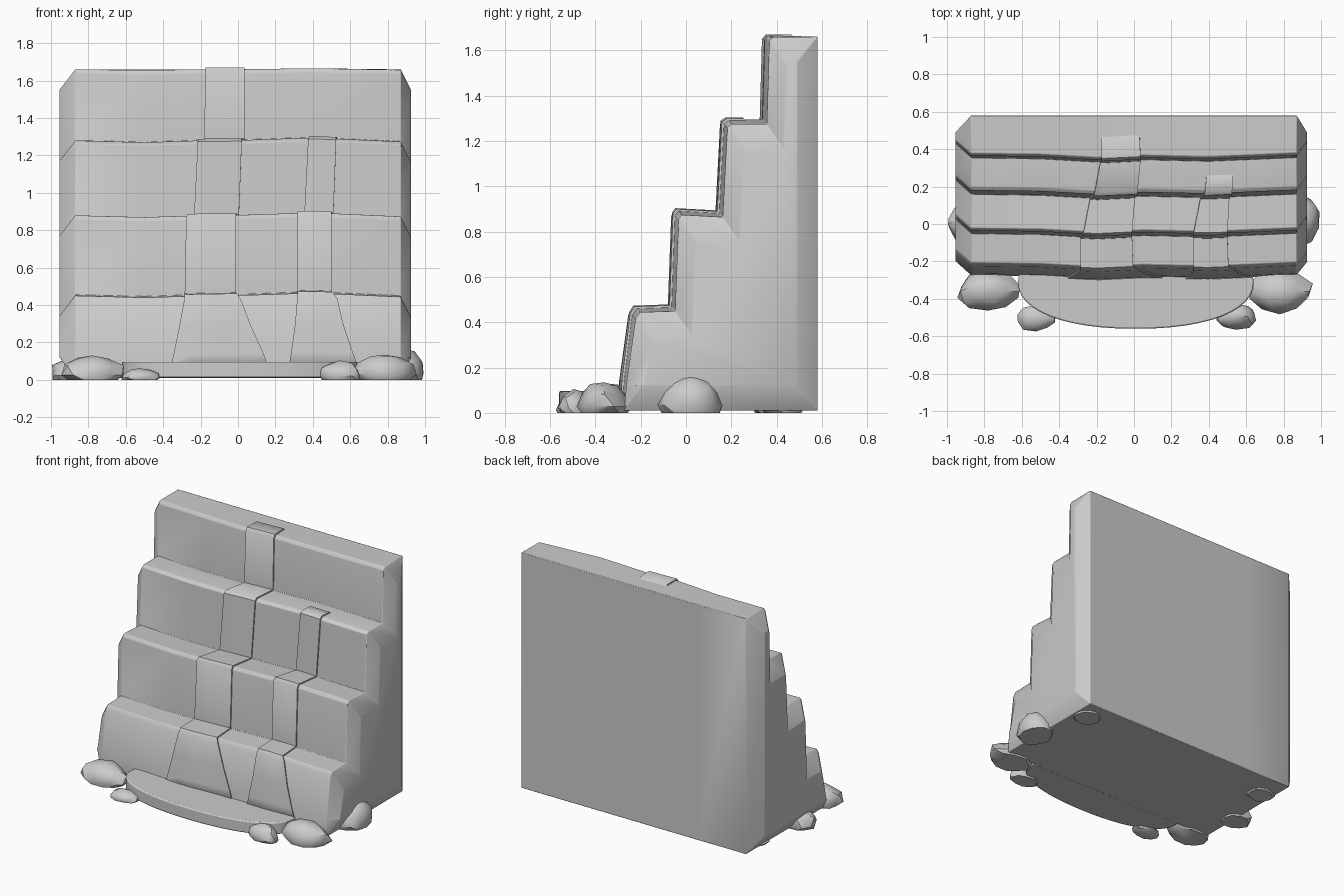
import bpy, bmesh, math, random
from mathutils import Vector, noise

cube = bpy.data.objects.get("Cube")
if cube:
    bpy.data.objects.remove(cube, do_unlink=True)

stone = bpy.data.materials.new("stone_grey")
stone.use_nodes = True
GREY = (0.6, 0.6, 0.6, 1)
stone.diffuse_color = GREY
stone.node_tree.nodes["Principled BSDF"].inputs["Base Color"].default_value = GREY


def finish(name, bm, bevel=0, angle=40):
    bmesh.ops.recalc_face_normals(bm, faces=bm.faces)
    mesh = bpy.data.meshes.new(name)
    bm.to_mesh(mesh)
    bm.free()
    obj = bpy.data.objects.new(name, mesh)
    bpy.context.collection.objects.link(obj)
    mesh.materials.append(stone)
    bpy.ops.object.select_all(action='DESELECT')
    obj.select_set(True)
    bpy.context.view_layer.objects.active = obj
    if bevel:
        mod = obj.modifiers.new("soft_edges", 'BEVEL')
        mod.width, mod.segments, mod.limit_method = bevel, 2, 'ANGLE'
        mod.angle_limit = math.radians(28)
    bpy.ops.object.shade_smooth_by_angle(angle=math.radians(angle))
    return obj


# Stepped cross-section (y, z), from the front foot up to the back
PROFILE = [(-.285, .01), (-.275, .13), (-.235, .42), (-.215, .45),
           (-.06, .455), (-.045, .86), (-.03, .88), (.15, .87),
           (.17, 1.265), (.19, 1.28), (.345, 1.28), (.355, 1.64),
           (.37, 1.66), (.58, 1.66), (.58, .01)]
# Waviness along the width: x, forward shift, upward shift
WAVES = [(-.87, .01, 0), (-.5, .005, -.01), (-.2, -.012, 0),
         (.05, 0, .003), (.4, -.008, .015), (.87, .012, -.006)]


def surface(x, t):
    """Point on the cliff front at width x and profile position t."""
    i = min(int(t), len(PROFILE) - 2)
    p = Vector(PROFILE[i]).lerp(Vector(PROFILE[i + 1]), t - i)
    if t >= 13:
        return Vector((x, *p))
    for a, b in zip(WAVES, WAVES[1:]):
        if x <= b[0]:
            break
    f = (x - a[0]) / (b[0] - a[0])
    dy, dz = (a[k] + (b[k] - a[k]) * f for k in (1, 2))
    lift = 0 if t < 1 else dz * (0.4 if t > 10.5 else 1)
    return Vector((x, p.x + dy, p.y + lift))


# Cliff: lofted steps with chamfered ends
def cliff_end(x, near):
    ring = []
    for i in range(len(PROFILE)):
        p = surface(near, i)
        p.x = x
        p.y += -.09 if i >= 13 else .075
        p.z += .11 if i in (0, 14) else (0 if i == 1 else -.11)
        ring.append(p)
    return ring


bm = bmesh.new()
sections = [cliff_end(-.955, -.87)]
sections += [[surface(w[0], i) for i in range(len(PROFILE))] for w in WAVES]
sections.append(cliff_end(.925, .87))
rings = [[bm.verts.new(p) for p in s] for s in sections]
for a, b in zip(rings, rings[1:]):
    for i in range(len(a)):
        j = (i + 1) % len(a)
        bm.faces.new((a[i], a[j], b[j], b[i]))
bm.faces.new(rings[0])
bm.faces.new(rings[-1])
finish("stepped_cliff", bm, 0.012, 50)


# Water ribbons hugging the steps: rows of (profile position, left x, right x)
def ribbon(name, rows, columns=6):
    bm = bmesh.new()
    layers = []
    for depth in (.009, -.025):
        grid = []
        for t, x0, x1 in rows:
            line = []
            for c in range(columns + 1):
                p = surface(x0 + (x1 - x0) * c / columns, t)
                line.append(bm.verts.new(p + Vector((0, -depth, depth))))
            grid.append(line)
        layers.append(grid)
    top, low = layers
    for grid in layers:
        for a, b in zip(grid, grid[1:]):
            for c in range(columns):
                bm.faces.new((a[c], a[c + 1], b[c + 1], b[c]))
    for r in range(len(rows) - 1):
        for c in (0, columns):
            bm.faces.new((top[r][c], top[r + 1][c], low[r + 1][c], low[r][c]))
    for r in (0, -1):
        for c in range(columns):
            bm.faces.new((top[r][c], top[r][c + 1], low[r][c + 1], low[r][c]))
    finish(name, bm, 0, 50)


ribbon("main_water_ribbon", [
    (.6, -.355, .155), (1, -.345, .135), (1.5, -.315, .07), (2, -.288, .015),
    (3, -.285, -.005), (4, -.285, -.01), (5, -.277, -.01), (6, -.27, -.01),
    (7, -.235, .005), (8, -.215, .02), (9, -.21, .02), (10, -.18, .035),
    (11, -.175, .035), (12, -.175, .035), (12.5, -.175, .03)])
ribbon("side_water_ribbon", [
    (.6, .275, .635), (1, .285, .615), (1.5, .305, .565), (2, .317, .53),
    (3, .317, .505), (4, .315, .5), (5, .315, .5), (6, .32, .5),
    (7, .355, .51), (8, .375, .525), (9, .38, .525), (9.5, .387, .53)])

# Pool: half-round basin at the foot
bm = bmesh.new()
outline = [(.63, -.24)]
for k in range(25):
    a = math.pi * k / 24
    c = math.cos(a)
    outline.append((.01 + .63 * math.copysign(abs(c) ** .9, c),
                    -.31 - .25 * math.sin(a) ** .9))
outline.append((-.61, -.24))
base = bm.faces.new([bm.verts.new((x, y, .012)) for x, y in outline])
up = bmesh.ops.extrude_face_region(bm, geom=[base])["geom"]
bmesh.ops.translate(bm, vec=(0, 0, .085),
                    verts=[v for v in up if isinstance(v, bmesh.types.BMVert)])
finish("pool", bm, 0.008)


# Rocks: lumpy boulders with flat undersides
def rock(name, x, y, rx, ry, height, seed):
    random.seed(seed)
    bm = bmesh.new()
    bmesh.ops.create_icosphere(bm, subdivisions=2, radius=1)
    shift = Vector([random.uniform(0, 50) for _ in range(3)])
    for v in bm.verts:
        d = 1 + .2 * noise.noise(v.co * 1.3 + shift)
        v.co = Vector((x + v.co.x * rx * d, y + v.co.y * ry * d,
                       max(0, height * (.2 + .8 * v.co.z * d))))
    bmesh.ops.remove_doubles(bm, verts=bm.verts, dist=.0005)
    bmesh.ops.dissolve_limit(bm, angle_limit=.02, verts=bm.verts, edges=bm.edges)
    finish(name, bm, 0, 35)


rock("right_front_rock", -.78, -.36, .17, .11, .13, 1)
rock("right_front_pebble", -.525, -.505, .105, .068, .06, 2)
rock("left_front_pebble", .545, -.495, .115, .07, .1, 3)
rock("left_front_rock", .78, -.36, .165, .12, .14, 4)
rock("left_side_rock", .88, .02, .12, .145, .17, 5)
rock("right_side_rock", -.89, 0, .11, .1, .12, 6)
rock("left_back_rock", .77, .43, .1, .09, .1, 7)
rock("right_back_rock", -.79, .38, .1, .09, .1, 8)
